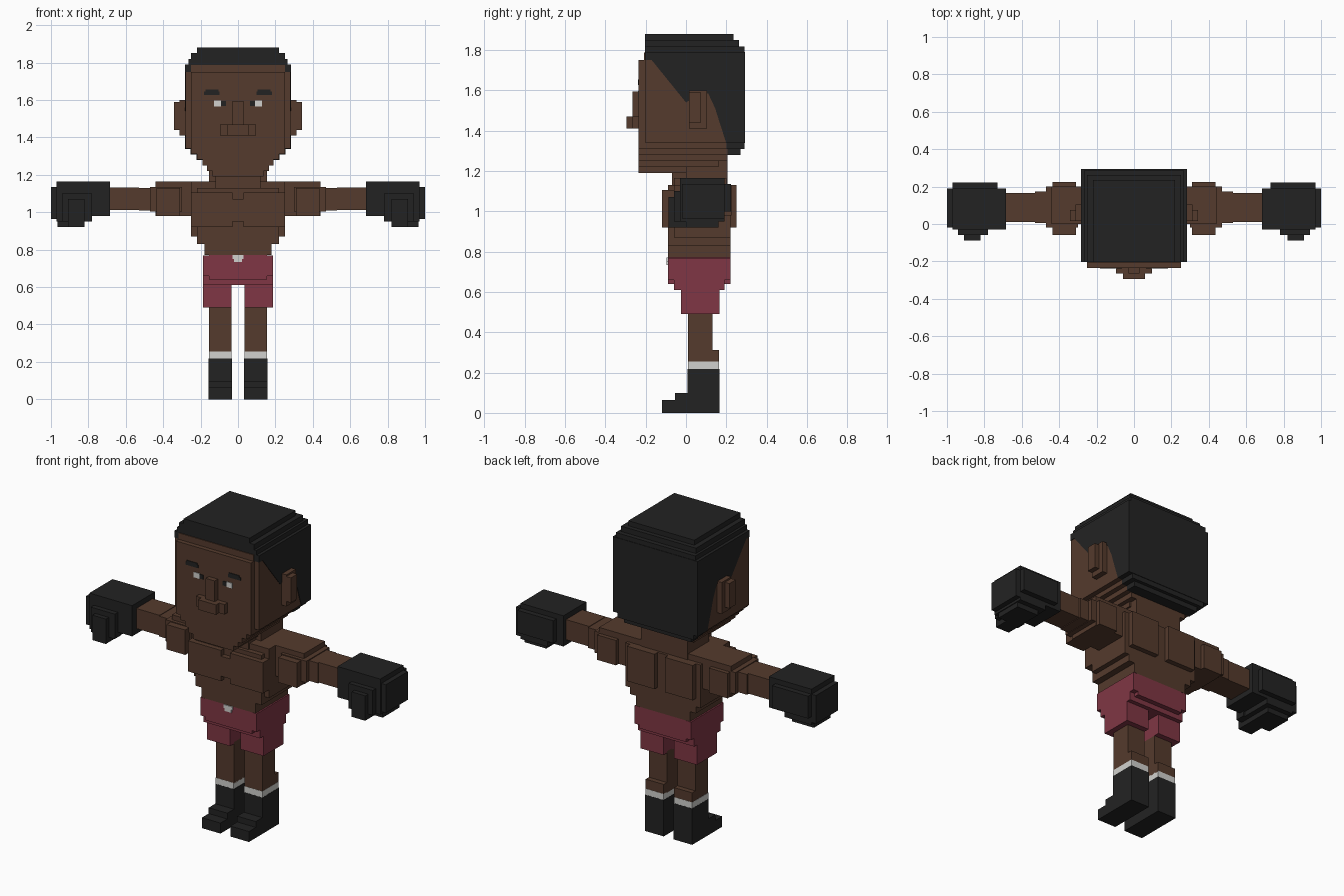
import bpy, bmesh


def material(name, rgb):
    m = bpy.data.materials.new(name)
    m.diffuse_color = (*rgb, 1)
    return m


SKIN = material("brown_skin", (0.090, 0.043, 0.026))
BLACK = material("soft_black", (0.0165, 0.0165, 0.0165))
RED = material("crimson_cloth", (0.215, 0.037, 0.058))
WHITE = material("off_white", (0.64, 0.64, 0.62))


def finish(name, bm, mat):
    bmesh.ops.recalc_face_normals(bm, faces=bm.faces)
    me = bpy.data.meshes.new(name)
    bm.to_mesh(me)
    bm.free()
    me.materials.append(mat)
    ob = bpy.data.objects.new(name, me)
    bpy.context.collection.objects.link(ob)
    return ob


def blocks(name, mat, boxes, mirror=False):
    """Join boxes given as (x0, x1, y0, y1, z0, z1); mirror copies them to -x."""
    bm = bmesh.new()
    for x0, x1, y0, y1, z0, z1 in boxes:
        for a, b in ((x0, x1), (-x1, -x0)) if mirror else ((x0, x1),):
            vs = bmesh.ops.create_cube(bm, size=1)["verts"]
            for v in vs:
                v.co = (a if v.co.x < 0 else b,
                        y0 if v.co.y < 0 else y1,
                        z0 if v.co.z < 0 else z1)
    return finish(name, bm, mat)


def centred(name, mat, boxes):
    """Boxes symmetric in x, given as (half width, y0, y1, z0, z1)."""
    return blocks(name, mat, [(-b[0], *b) for b in boxes])


def side_prism(name, mat, half, profile):
    """Side profile (y, z) extruded across x."""
    bm = bmesh.new()
    f = bm.faces.new([bm.verts.new((-half, y, z)) for y, z in profile])
    r = bmesh.ops.extrude_face_region(bm, geom=[f])
    for v in r["geom"]:
        if isinstance(v, bmesh.types.BMVert):
            v.co.x = half
    return finish(name, bm, mat)


# Head with stepped jaw
centred("head", SKIN, [
    (0.28, -0.20, 0.288, 1.34, 1.75),
    (0.25, -0.235, 0.10, 1.34, 1.75),
    (0.25, -0.235, 0.285, 1.312, 1.34),
    (0.22, -0.235, 0.265, 1.282, 1.312),
    (0.19, -0.235, 0.205, 1.25, 1.282),
    (0.165, -0.235, 0.16, 1.22, 1.25),
    (0.135, -0.235, 0.0, 1.19, 1.22)])
centred("neck", SKIN, [(0.155, 0.0, 0.205, 1.12, 1.27),
                       (0.12, -0.07, 0.1, 1.12, 1.22)])

# Hair: side-cut shell plus rounded crown and nape steps
side_prism("hair_sides", BLACK, 0.283, [
    (-0.203, 1.75), (-0.17, 1.75), (0.0, 1.54), (0.05, 1.57), (0.11, 1.585),
    (0.145, 1.51), (0.17, 1.43), (0.20, 1.338), (0.293, 1.338),
    (0.293, 1.79), (-0.203, 1.79)])
centred("hair_crown", BLACK, [(0.265, -0.203, 0.29, 1.79, 1.818),
                              (0.25, -0.203, 0.262, 1.818, 1.85),
                              (0.22, -0.203, 0.235, 1.85, 1.88)])
centred("hair_nape", BLACK, [(0.253, 0.20, 0.29, 1.309, 1.338),
                             (0.223, 0.205, 0.27, 1.279, 1.309)])
centred("forehead", SKIN, [(0.25, -0.208, -0.20, 1.75, 1.788)])

# Facial features
blocks("ears", SKIN, [(0.27, 0.342, 0.015, 0.075, 1.44, 1.59),
                      (0.27, 0.312, 0.015, 0.105, 1.41, 1.60)], True)
centred("nose", SKIN, [(0.03, -0.265, -0.23, 1.46, 1.595)])
centred("mouth", SKIN, [(0.095, -0.265, -0.23, 1.41, 1.47),
                        (0.06, -0.295, -0.23, 1.41, 1.47)])
blocks("eye_whites", WHITE, [(0.09, 0.128, -0.239, -0.233, 1.565, 1.597)], True)
blocks("pupils", BLACK, [(0.065, 0.09, -0.239, -0.233, 1.568, 1.594)], True)
blocks("eyebrows", BLACK, [(0.105, 0.175, -0.239, -0.233, 1.627, 1.655),
                           (0.10, 0.183, -0.239, -0.233, 1.627, 1.645)], True)

# Torso
centred("torso", SKIN, [
    (0.25, -0.06, 0.20, 1.10, 1.165),
    (0.25, -0.06, 0.22, 0.87, 1.13),
    (0.22, -0.09, 0.22, 0.83, 1.13),
    (0.18, -0.09, 0.22, 0.77, 0.87)])
blocks("chest_plates", SKIN, [(0.03, 0.25, -0.12, 0.0, 0.92, 1.105),
                              (0.0, 0.03, -0.12, 0.0, 0.95, 1.07)], True)
blocks("shoulder_blades", SKIN, [(0.035, 0.22, 0.15, 0.25, 0.92, 1.13)], True)

# Arms
blocks("shoulders", SKIN, [
    (0.24, 0.44, 0.0, 0.20, 0.98, 1.165),
    (0.31, 0.435, -0.06, 0.225, 0.98, 1.13),
    (0.30, 0.47, -0.02, 0.20, 1.005, 1.135)], True)
blocks("arms", SKIN, [(0.44, 0.53, 0.005, 0.175, 1.008, 1.13),
                      (0.53, 0.70, 0.01, 0.165, 1.012, 1.133)], True)

# Boxing gloves
blocks("gloves", BLACK, [
    (0.685, 0.97, -0.03, 0.19, 0.98, 1.165),
    (0.73, 0.97, 0.0, 0.222, 1.0, 1.135),
    (0.79, 0.97, -0.03, 0.19, 0.95, 1.135),
    (0.82, 0.965, 0.0, 0.16, 0.92, 1.0),
    (0.95, 1.0, -0.02, 0.19, 0.965, 1.135),
    (0.78, 0.94, -0.06, 0.0, 0.95, 1.10),
    (0.82, 0.91, -0.088, 0.0, 0.92, 1.07)], True)

# Shorts and buckle
centred("shorts_hips", RED, [(0.155, -0.09, 0.22, 0.64, 0.77),
                             (0.188, -0.09, 0.22, 0.66, 0.769),
                             (0.188, -0.06, 0.19, 0.61, 0.74)])
blocks("shorts_legs", RED, [(0.035, 0.188, -0.025, 0.165, 0.49, 0.63)], True)
centred("buckle", WHITE, [(0.03, -0.096, -0.088, 0.75, 0.77),
                          (0.022, -0.096, -0.088, 0.733, 0.75)])

# Legs, socks and boots
blocks("legs", SKIN, [(0.035, 0.155, 0.01, 0.132, 0.25, 0.50),
                      (0.035, 0.155, 0.01, 0.163, 0.25, 0.312)], True)
blocks("socks", WHITE, [(0.035, 0.156, 0.009, 0.164, 0.218, 0.255)], True)
blocks("boots", BLACK, [(0.033, 0.157, 0.008, 0.165, 0.0, 0.218),
                        (0.033, 0.157, -0.055, 0.02, 0.0, 0.098),
                        (0.033, 0.157, -0.12, 0.0, 0.0, 0.063)], True)
